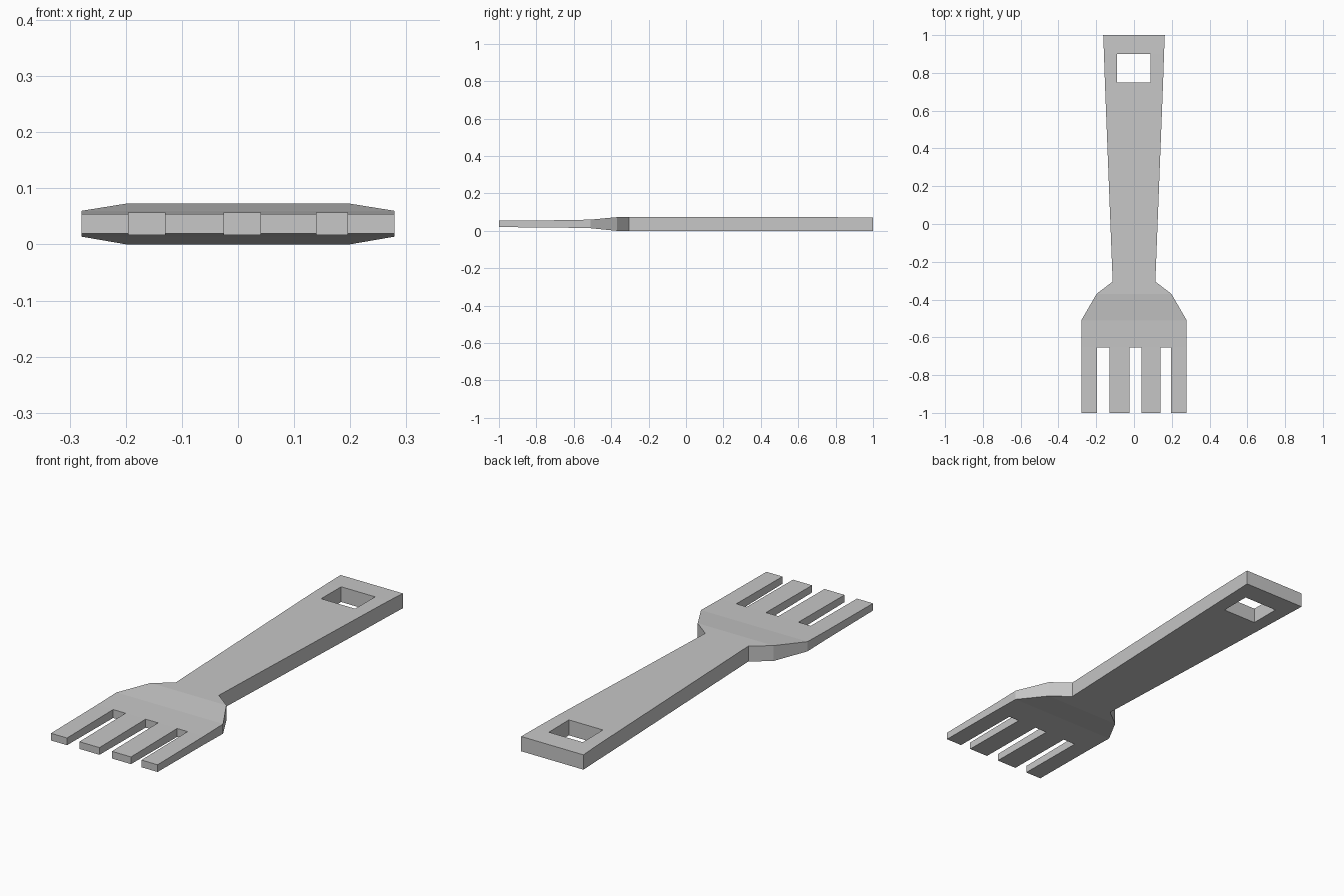
import bpy
import bmesh

cube = bpy.data.objects.get("Cube")
if cube:
    bpy.data.objects.remove(cube, do_unlink=True)

grey = bpy.data.materials.new("light_grey")
grey.use_nodes = True
colour = (0.57, 0.57, 0.57, 1)
grey.diffuse_color = colour
grey.node_tree.nodes["Principled BSDF"].inputs["Base Color"].default_value = colour

# Inner column positions: the slot edges on the head, the hole edges on the handle
SLOTS = [-0.195, -0.13, -0.025, 0.04, 0.14, 0.195]
HOLE = [-0.13, -0.09, -0.03, 0.03, 0.088, 0.13]
NECK = [-0.1, -0.07, -0.02, 0.02, 0.07, 0.1]


def section(y, half_width, inner, low, high):
    """One cross-section: y, column positions, bottom and top height."""
    return y, [-half_width] + inner + [half_width], low, high


sections = [
    section(-1.0, 0.279, SLOTS, 0.02, 0.054),      # tine tips
    section(-0.655, 0.279, SLOTS, 0.017, 0.057),   # slot roots
    section(-0.51, 0.279, SLOTS, 0.014, 0.06),     # widest part of head
    section(-0.37, 0.198, [x * 0.9 for x in SLOTS], 0, 0.073),  # shoulder
    section(-0.305, 0.113, NECK, 0, 0.073),        # neck
    section(0.75, 0.154, HOLE, 0, 0.073),          # hole front edge
    section(0.90, 0.159, HOLE, 0, 0.072),          # hole back edge
    section(1.0, 0.163, HOLE, 0, 0.07),            # handle end
]


def is_open(row, col):
    """Gaps between the tines and the hanging hole in the handle."""
    return (row == 0 and col % 2 == 1) or (row == 5 and 2 <= col <= 4)


bm = bmesh.new()
bottom = [[bm.verts.new((x, y, lo)) for x in xs] for y, xs, lo, hi in sections]
top = [[bm.verts.new((x, y, hi)) for x in xs] for y, xs, lo, hi in sections]
partner = {t: b for tr, br in zip(top, bottom) for t, b in zip(tr, br)}

# Upper and lower skins
upper = []
for r in range(len(sections) - 1):
    for c in range(len(SLOTS) + 1):
        if is_open(r, c):
            continue
        corners = [top[r][c], top[r][c + 1], top[r + 1][c + 1], top[r + 1][c]]
        upper.append(bm.faces.new(corners))
        bm.faces.new([partner[v] for v in reversed(corners)])

# Walls around the outline, slots and hole
rim = [loop for f in upper for loop in f.loops if len(loop.edge.link_faces) == 1]
for a, b in [(l.vert, l.link_loop_next.vert) for l in rim]:
    bm.faces.new((b, a, partner[a], partner[b]))

bmesh.ops.recalc_face_normals(bm, faces=bm.faces)
mesh = bpy.data.meshes.new("fork")
bm.to_mesh(mesh)
bm.free()
mesh.materials.append(grey)
fork = bpy.data.objects.new("fork", mesh)
bpy.context.collection.objects.link(fork)
